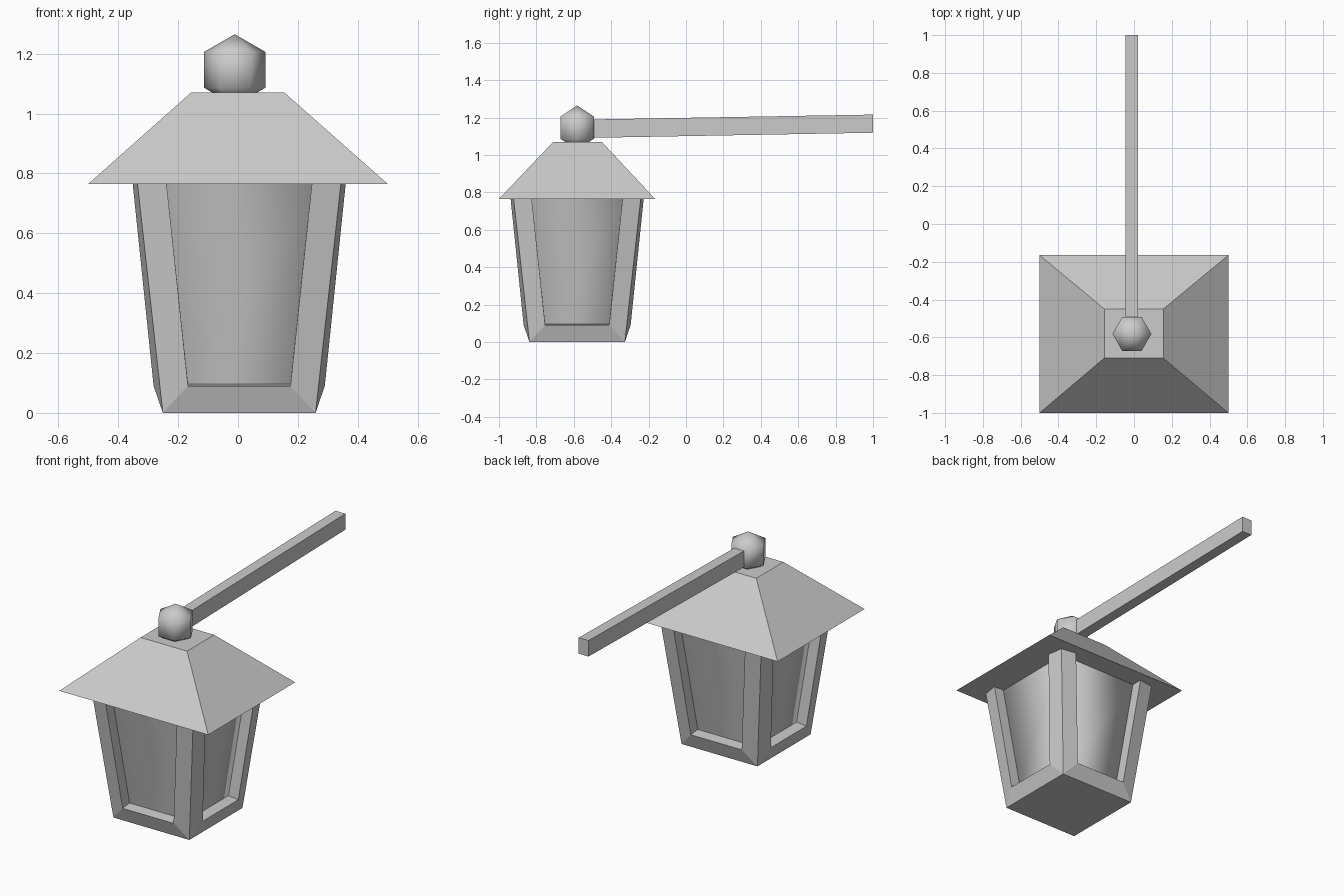
import bpy, bmesh, math
from mathutils import Vector, Matrix

if "Cube" in bpy.data.objects:
    bpy.data.objects.remove(bpy.data.objects["Cube"])

CX, CY = 0.004, -0.582   # lantern body centre
TOP = 0.768              # underside of the roof


def add_object(name, bm, smooth_angle=None):
    bmesh.ops.remove_doubles(bm, verts=bm.verts, dist=0.0005)
    bmesh.ops.recalc_face_normals(bm, faces=bm.faces)
    mesh = bpy.data.meshes.new(name)
    bm.to_mesh(mesh)
    bm.free()
    ob = bpy.data.objects.new(name, mesh)
    bpy.context.collection.objects.link(ob)
    for p in mesh.polygons:
        p.use_smooth = smooth_angle is not None
    return ob


def loft(name, rings, caps=True, smooth=None):
    """Skin a stack of equal-length point rings."""
    bm = bmesh.new()
    vs = [[bm.verts.new(p) for p in ring] for ring in rings]
    n = len(rings[0])
    for a, b in zip(vs, vs[1:]):
        for i in range(n):
            j = (i + 1) % n
            bm.faces.new((a[i], a[j], b[j], b[i]))
    if caps:
        bm.faces.new(vs[0][::-1])
        bm.faces.new(vs[-1])
    return add_object(name, bm, smooth)


def rect(x0, x1, y0, y1, z):
    return [(x0, y0, z), (x1, y0, z), (x1, y1, z), (x0, y1, z)]


def square(r, z):
    return rect(CX - r, CX + r, CY - r, CY + r, z)


# roof: truncated rectangular pyramid
loft("roof", [rect(-0.5, 0.5, -1.0, -0.165, 0.765),
              rect(-0.157, 0.155, -0.71, -0.45, 1.07)])

# frame: one side with a recessed opening, repeated four times
bm = bmesh.new()
DEPTH = 0.067
for k in range(4):
    m = Matrix.Translation((CX, CY, 0)) @ Matrix.Rotation(k * math.pi / 2, 4, 'Z')
    outer = [(-0.255, -0.255, 0), (0.255, -0.255, 0),
             (0.34, -0.34, TOP), (-0.34, -0.34, TOP)]
    lip = [(-0.171, -0.286, 0.09), (0.171, -0.286, 0.09),
           (0.243, -0.356, TOP), (-0.243, -0.356, TOP)]
    inner = [(x, y + DEPTH, z + (0.007 if z < 0.5 else 0)) for x, y, z in lip]
    o, l, n = [[bm.verts.new(m @ Vector(p)) for p in ring]
               for ring in (outer, lip, inner)]
    for a, b in ((0, 1), (1, 2), (3, 0)):      # rail and two posts, then sill and jambs
        bm.faces.new((o[a], o[b], l[b], l[a]))
        bm.faces.new((l[a], l[b], n[b], n[a]))
# floor
bm.faces.new([bm.verts.new(p) for p in square(0.255, 0)])
add_object("lantern_frame", bm)

# glass: open tapered box, smooth shaded around its corners
loft("glass", [square(0.219, 0.09), square(0.289, TOP)], caps=False, smooth=True)

# finial: six-sided smooth ball
R, FX, FY, FZ = 0.119, -0.011, -0.582, 1.146
bm = bmesh.new()
poles = [bm.verts.new((FX, FY, FZ + s * R)) for s in (1, -1)]
bands = [[bm.verts.new((FX + R * 0.866 * math.cos(i * math.pi / 3),
                        FY + R * 0.866 * math.sin(i * math.pi / 3),
                        FZ + s * R * 0.5)) for i in range(6)] for s in (1, -1)]
for i in range(6):
    j = (i + 1) % 6
    bm.faces.new((poles[0], bands[0][i], bands[0][j]))
    bm.faces.new((bands[0][i], bands[1][i], bands[1][j], bands[0][j]))
    bm.faces.new((poles[1], bands[1][j], bands[1][i]))
add_object("finial", bm, True)

# wall arm: slightly rising square bar
def bar_end(y, z0, z1):
    return [(-0.045, y, z0), (0.021, y, z0), (0.021, y, z1), (-0.045, y, z1)]

loft("wall_arm", [bar_end(-0.55, 1.091, 1.189), bar_end(1.0, 1.119, 1.216)])
